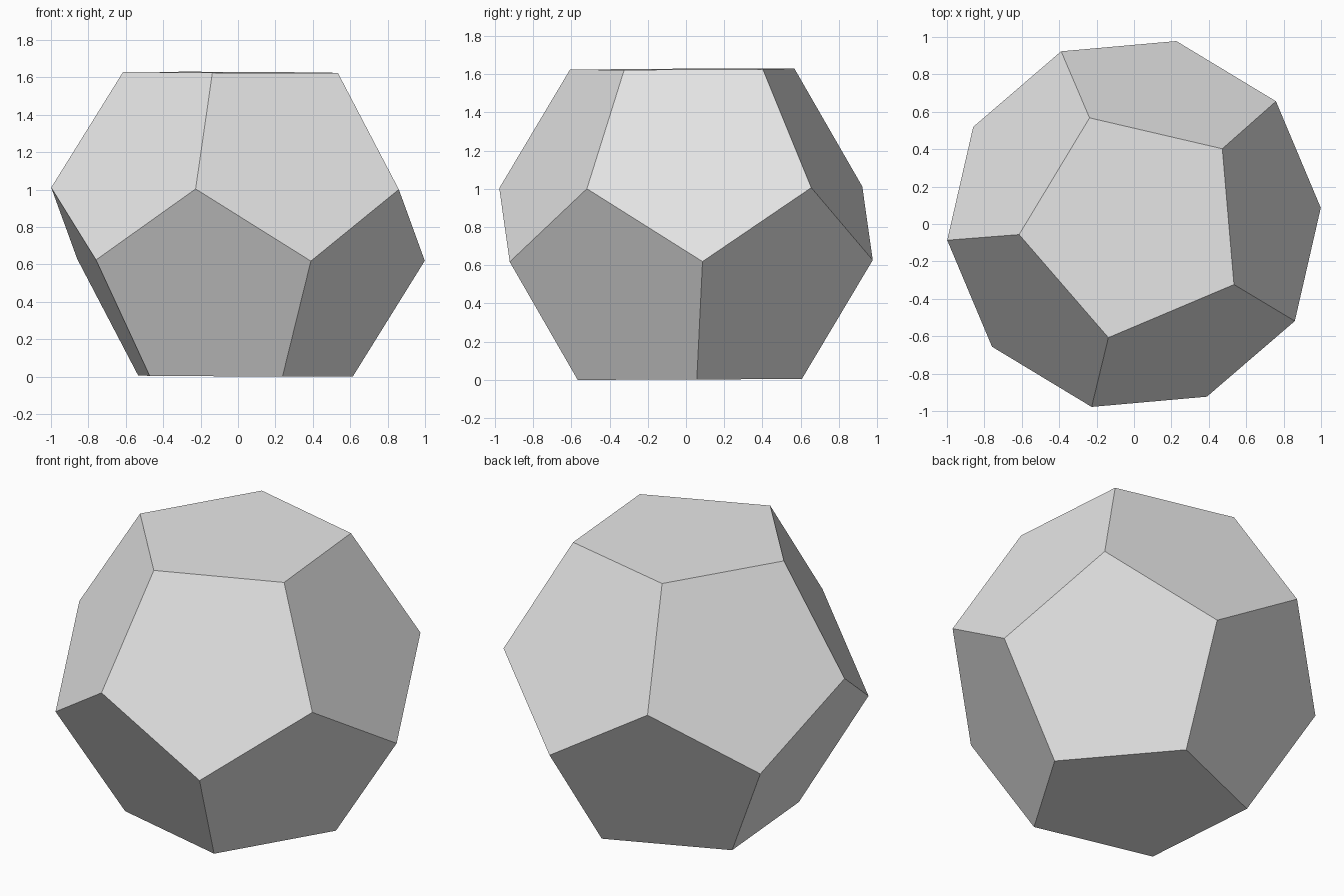
import bpy
import bmesh
from math import sin, cos, radians, sqrt
from mathutils import Matrix, Vector

cube = bpy.data.objects.get("Cube")
if cube:
    bpy.data.objects.remove(cube, do_unlink=True)

PHI = (1 + sqrt(5)) / 2
CAP = 0.62                      # radius of the top and bottom pentagons
BELT = CAP * PHI                # radius of the two middle rings
HALF = CAP * PHI ** 2 / 2       # half the height between the flat ends
TURN = 40.9                     # heading of the first top corner

# Plain grey surface
grey = bpy.data.materials.new("light_grey")
grey.use_nodes = True
colour = (0.8, 0.8, 0.8, 1)
grey.diffuse_color = colour
grey.node_tree.nodes["Principled BSDF"].inputs["Base Color"].default_value = colour

bm = bmesh.new()


def ring(radius, z, offset):
    """Five corners of a level pentagon."""
    angles = [radians(TURN + offset + 72 * i) for i in range(5)]
    return [bm.verts.new((radius * cos(a), radius * sin(a), z)) for a in angles]


# Four rings of corners, the lower two turned half a step
top = ring(CAP, HALF, 0)
upper = ring(BELT, HALF - CAP, 0)
lower = ring(BELT, CAP - HALF, 36)
bottom = ring(CAP, -HALF, 36)

# Twelve pentagon faces
bm.faces.new(top)
bm.faces.new(bottom[::-1])
for i in range(5):
    j = (i + 1) % 5
    bm.faces.new((top[i], upper[i], lower[i], upper[j], top[j]))
    bm.faces.new((bottom[i], bottom[j], lower[j], upper[j], lower[i]))
bmesh.ops.recalc_face_normals(bm, faces=bm.faces)

# Very slight lean, then rest on the ground
lean = Matrix.Rotation(radians(0.25), 4, 'X') @ Matrix.Rotation(radians(0.25), 4, 'Y')
bm.transform(lean)
lowest = min(v.co.z for v in bm.verts)
bmesh.ops.translate(bm, verts=bm.verts, vec=Vector((0, 0, -lowest)))

mesh = bpy.data.meshes.new("dodecahedron")
bm.to_mesh(mesh)
bm.free()
mesh.materials.append(grey)
solid = bpy.data.objects.new("dodecahedron", mesh)
bpy.context.collection.objects.link(solid)
